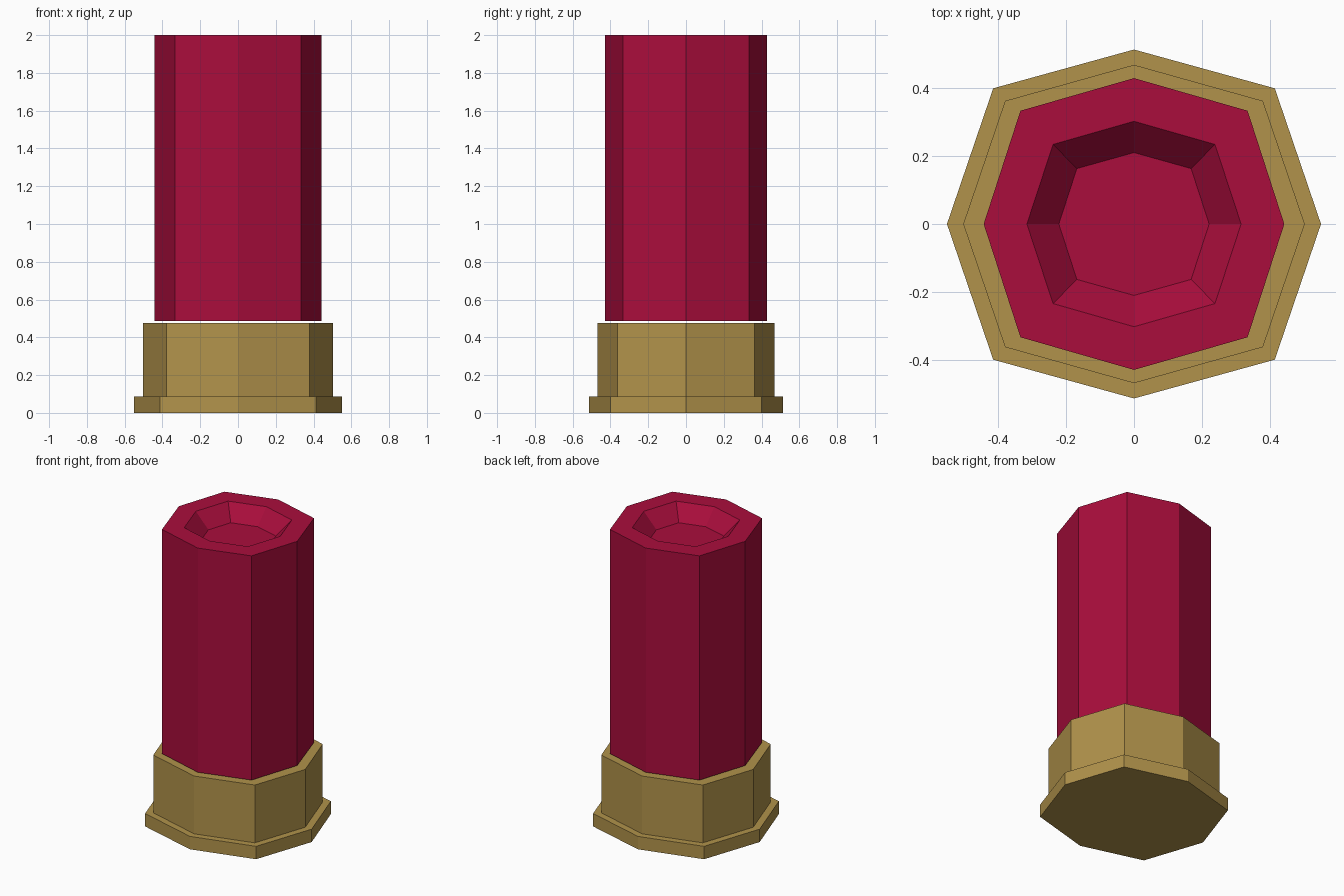
import bpy, bmesh

if "Cube" in bpy.data.objects:
    bpy.data.objects.remove(bpy.data.objects["Cube"])


def material(name, color):
    m = bpy.data.materials.new(name)
    m.diffuse_color = color
    m.use_nodes = True
    m.node_tree.nodes["Principled BSDF"].inputs["Base Color"].default_value = m.diffuse_color
    return m


def octagon(bm, z, rx, dx, dy, ry):
    """Ring of 8 vertices: side points, diagonal points, front/back points."""
    pts = [(rx, 0), (dx, dy), (0, ry), (-dx, dy),
           (-rx, 0), (-dx, -dy), (0, -ry), (dx, -dy)]
    return [bm.verts.new((x, y, z)) for x, y in pts]


def loft(name, sections, mat):
    """Bridge stacked octagons and cap both ends."""
    bm = bmesh.new()
    rings = [octagon(bm, *s) for s in sections]
    for a, b in zip(rings, rings[1:]):
        for i in range(8):
            j = (i + 1) % 8
            bm.faces.new((a[i], a[j], b[j], b[i]))
    bm.faces.new(rings[0][::-1])
    bm.faces.new(rings[-1])
    bmesh.ops.recalc_face_normals(bm, faces=bm.faces)
    mesh = bpy.data.meshes.new(name)
    bm.to_mesh(mesh)
    bm.free()
    mesh.materials.append(mat)
    obj = bpy.data.objects.new(name, mesh)
    bpy.context.collection.objects.link(obj)
    return obj


brass = material("brass", (0.44, 0.29, 0.07, 1))
red = material("red", (0.40, 0.004, 0.045, 1))

# Metal base: wide rim stepping in to the collar
rim = (0.55, 0.414, 0.399, 0.513)
collar = (0.502, 0.379, 0.362, 0.468)
loft("metal_base", [(0, *rim), (0.087, *rim),
                    (0.087, *collar), (0.477, *collar)], brass)

# Red tube with a tapered recess in its top
tube = (0.442, 0.334, 0.333, 0.429)
loft("tube", [(0.487, *tube), (2.0, *tube),
              (2.0, 0.315, 0.238, 0.234, 0.302),
              (1.9, 0.221, 0.168, 0.163, 0.21)], red)
